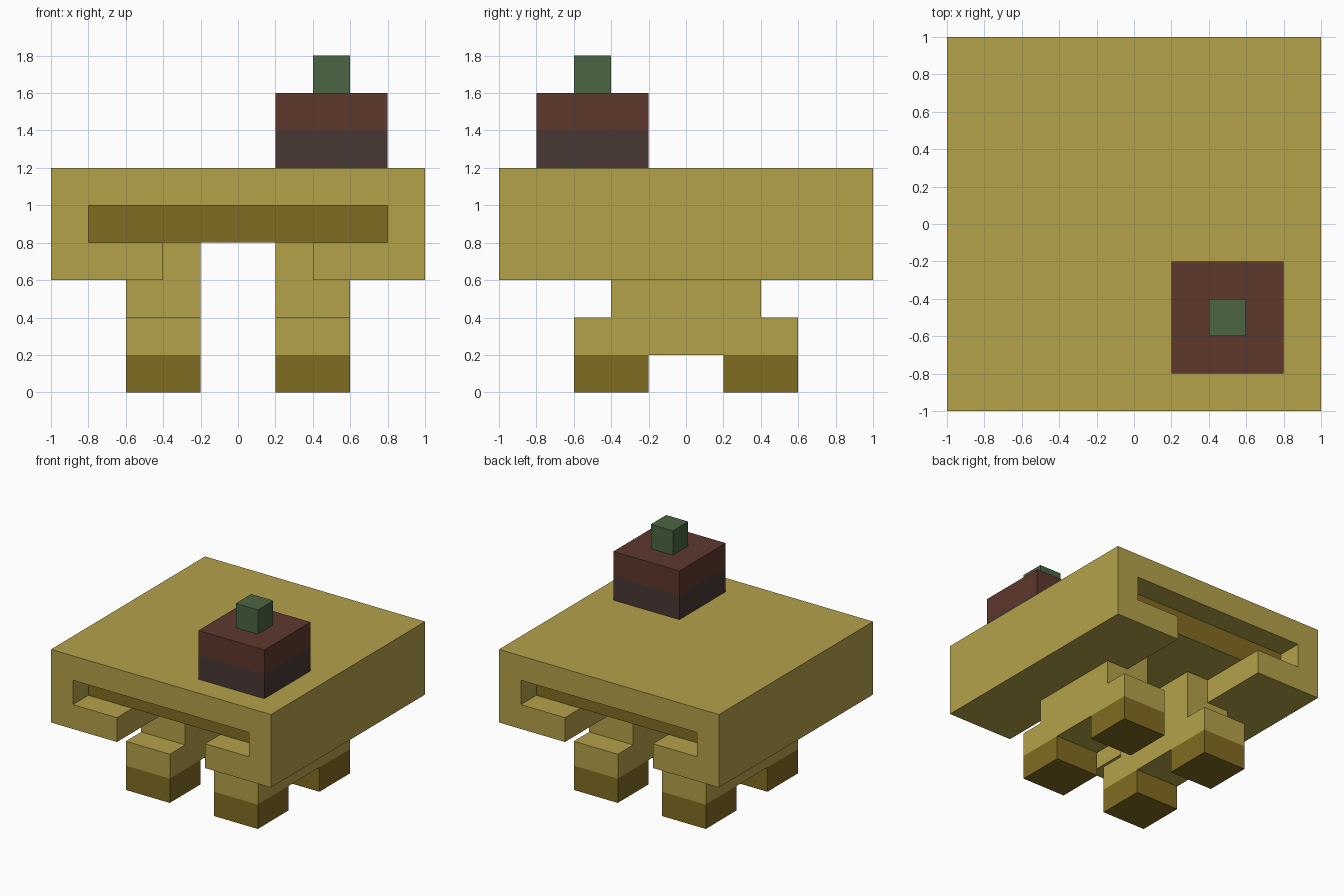
import bpy
import bmesh

cube = bpy.data.objects.get("Cube")
if cube:
    bpy.data.objects.remove(cube, do_unlink=True)


def material(name, hex_code):
    """Flat material from an sRGB hex string, stored as linear values."""
    srgb = [c / 255 for c in bytes.fromhex(hex_code)]
    colour = [c / 12.92 if c <= 0.04045 else ((c + 0.055) / 1.055) ** 2.4 for c in srgb] + [1]
    mat = bpy.data.materials.new(name)
    mat.use_nodes = True
    mat.diffuse_color = colour
    bsdf = next(n for n in mat.node_tree.nodes if n.type == 'BSDF_PRINCIPLED')
    bsdf.inputs["Base Color"].default_value = colour
    return mat


SAND = material("sand yellow", "b5a24a")
OCHRE = material("dark ochre", "816c22")
MAROON = material("red brown", "5e382d")
CHARCOAL = material("charcoal brown", "493934")
GREEN = material("leaf green", "4a6643")


def prism(name, profile, y0, y1, *mats):
    """Extrude an x-z profile along y from y0 to y1."""
    bm = bmesh.new()
    face = bm.faces.new([bm.verts.new((x, y0, z)) for x, z in profile])
    new = bmesh.ops.extrude_face_region(bm, geom=[face])["geom"]
    verts = [v for v in new if isinstance(v, bmesh.types.BMVert)]
    bmesh.ops.translate(bm, vec=(0, y1 - y0, 0), verts=verts)
    bmesh.ops.recalc_face_normals(bm, faces=bm.faces[:])
    mesh = bpy.data.meshes.new(name)
    bm.to_mesh(mesh)
    bm.free()
    for mat in mats:
        mesh.materials.append(mat)
    obj = bpy.data.objects.new(name, mesh)
    bpy.context.collection.objects.link(obj)
    return obj


def box(name, x0, x1, y0, y1, z0, z1, *mats):
    return prism(name, [(x0, z0), (x1, z0), (x1, z1), (x0, z1)], y0, y1, *mats)


# Shell: a C-shaped tunnel, open below along the middle
half = [(0.4, 0.6), (1, 0.6), (1, 1.2)]
inner = [(0.8, 1), (0.8, 0.8), (0.4, 0.8)]
outer = half + [(-x, z) for x, z in reversed(half)]
inside = [(-x, z) for x, z in reversed(inner)] + inner
prism("shell", outer + inside, -1, 1, SAND)

# Core set back in both openings: dark sides, sand underside
core = box("core", -0.8, 0.8, -0.8, 0.8, 0.8, 1, OCHRE, SAND)
for poly in core.data.polygons:
    poly.material_index = int(abs(poly.normal.z) > 0.5)

# Legs: stepped upper leg, long ankle bar, dark feet front and back
leg_profile = [(0.2, 0.4), (0.6, 0.4), (0.6, 0.6), (0.4, 0.6), (0.4, 0.8), (0.2, 0.8)]
for side, s in (("left", 1), ("right", -1)):
    prism(side + "_upper_leg", [(s * x, z) for x, z in leg_profile], -0.4, 0.4, SAND)
    x0, x1 = sorted((s * 0.2, s * 0.6))
    box(side + "_ankle", x0, x1, -0.6, 0.6, 0.2, 0.4, SAND)
    for end, y in (("front", -0.6), ("back", 0.2)):
        box(f"{end}_{side}_foot", x0, x1, y, y + 0.4, 0, 0.2, OCHRE)

# Pot with a sprout on the top
box("pot_base", 0.2, 0.8, -0.8, -0.2, 1.2, 1.4, CHARCOAL)
box("pot_top", 0.2, 0.8, -0.8, -0.2, 1.4, 1.6, MAROON)
box("sprout", 0.4, 0.6, -0.6, -0.4, 1.6, 1.8, GREEN)
